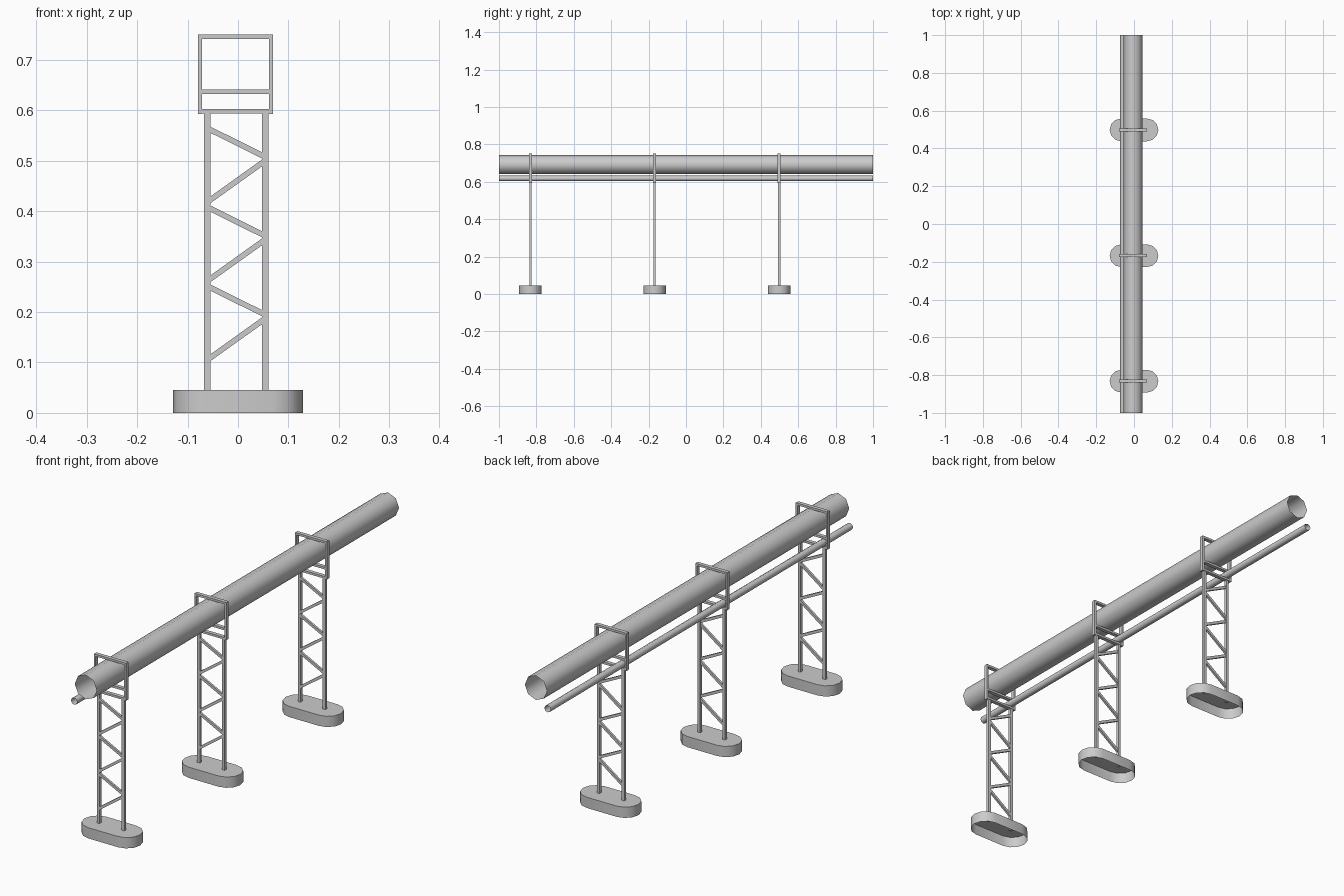
import bpy, bmesh, math
from mathutils import Vector, Matrix

if "Cube" in bpy.data.objects:
    bpy.data.objects.remove(bpy.data.objects["Cube"])

CX = -0.005                       # centre line of the supports' frame
STATIONS = (-0.832, -0.168, 0.498)


def finish(name, bm, smooth=None):
    bmesh.ops.recalc_face_normals(bm, faces=bm.faces)
    me = bpy.data.meshes.new(name)
    bm.to_mesh(me)
    bm.free()
    ob = bpy.data.objects.new(name, me)
    bpy.context.collection.objects.link(ob)
    if smooth:
        bpy.context.view_layer.objects.active = ob
        ob.select_set(True)
        bpy.ops.object.shade_smooth_by_angle(angle=math.radians(smooth))
        ob.select_set(False)
    return ob


def bar(bm, a, b, width, depth, y):
    """Rectangular bar between two (x, z) points in the plane at y."""
    a, b = Vector((a[0], y, a[1])), Vector((b[0], y, b[1]))
    d = b - a
    rot = Matrix.Rotation(math.atan2(d.x, d.z), 4, 'Y')
    size = Matrix.Diagonal((width, depth, d.length, 1))
    bmesh.ops.create_cube(bm, size=1, matrix=Matrix.Translation((a + b) / 2) @ rot @ size)


def pipe(name, x, z, radius, sides):
    bm = bmesh.new()
    m = Matrix.Translation((x, 0, z)) @ Matrix.Rotation(math.pi / 2, 4, 'X')
    bmesh.ops.create_cone(bm, cap_ends=False, segments=sides, radius1=radius,
                          radius2=radius, depth=2, matrix=m)
    finish(name, bm, 60)


def footing(name, y):
    # stadium-shaped block, open underneath
    bm = bmesh.new()
    r, half, n, h = 0.06, 0.069, 6, 0.045
    pts = []
    for s in (0, 1):
        for i in range(n + 1):
            t = -math.pi / 2 + math.pi * (i / n + s)
            pts.append((math.cos(t) * r + (half if s == 0 else -half), y + math.sin(t) * r))
    low = [bm.verts.new((px, py, 0)) for px, py in pts]
    top = [bm.verts.new((px, py, h)) for px, py in pts]
    bm.faces.new(top)
    for i in range(len(pts)):
        j = (i + 1) % len(pts)
        bm.faces.new((low[i], low[j], top[j], top[i]))
    finish(name, bm, 40)


for k, y in enumerate(STATIONS, 1):
    footing(f"footing_{k}", y)

    # two upright legs
    bm = bmesh.new()
    for x in (-0.061, 0.054):
        bar(bm, (x, 0.04), (x, 0.595), 0.012, 0.012, y)
    finish(f"legs_{k}", bm)

    # zigzag bracing
    bm = bmesh.new()
    for i in range(3):
        z = -0.1565 * i
        bar(bm, (-0.058, 0.563 + z), (0.051, 0.509 + z), 0.011, 0.009, y)
        bar(bm, (0.051, 0.498 + z), (-0.058, 0.420 + z), 0.011, 0.009, y)
    finish(f"bracing_{k}", bm)

    # rectangular pipe holder with a middle shelf
    bm = bmesh.new()
    for x in (-0.075, 0.065):
        bar(bm, (x, 0.593), (x, 0.75), 0.008, 0.016, y)
    for z in (0.598, 0.637, 0.746):
        bar(bm, (-0.075, z), (0.065, z), 0.009, 0.016, y)
    finish(f"holder_frame_{k}", bm)

# long pipes
pipe("main_pipe", CX, 0.692, 0.051, 8)
pipe("small_pipe", -0.059, 0.618, 0.0145, 8)
